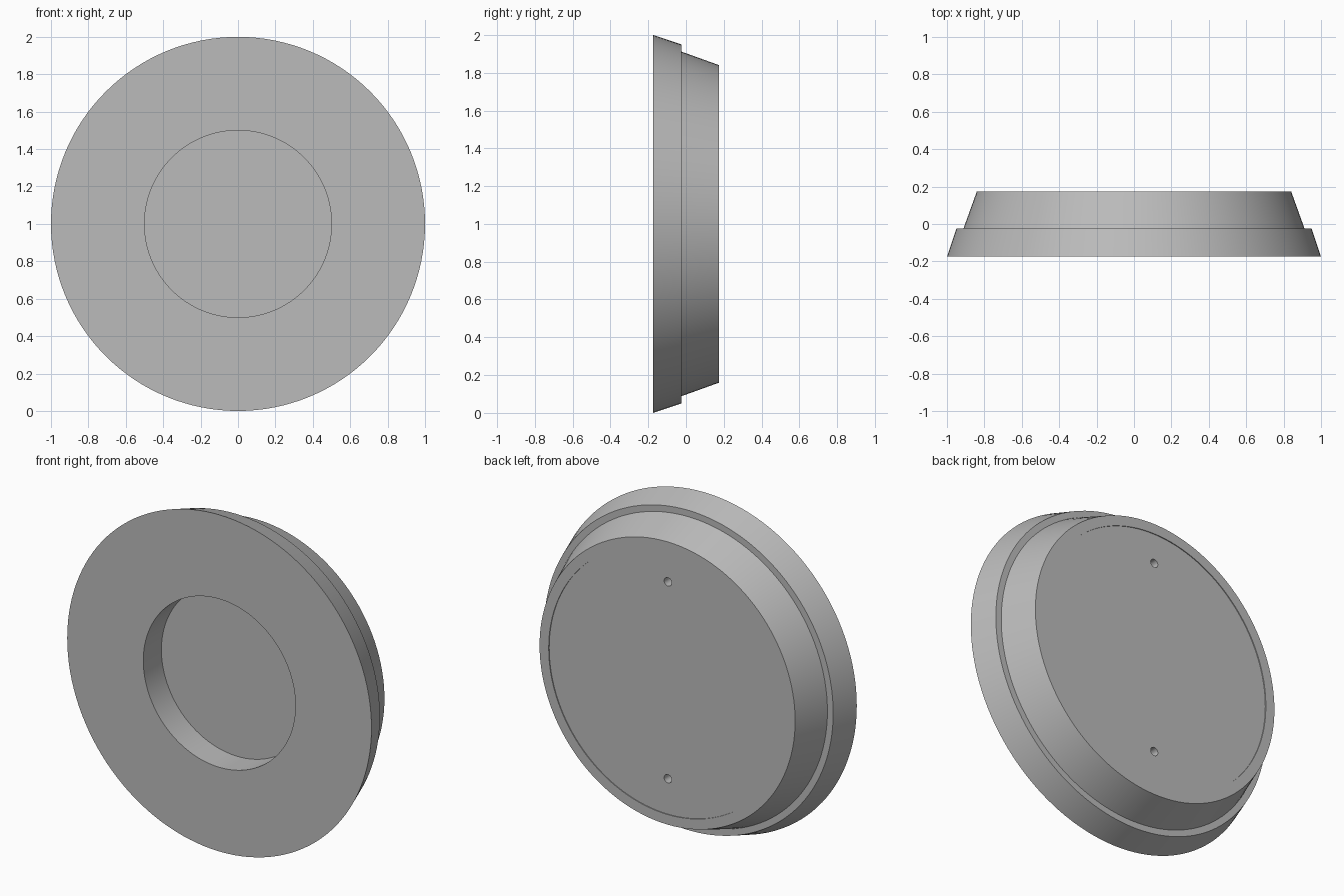
import bpy
import bmesh
import math
from mathutils import Matrix, Vector

cube = bpy.data.objects.get("Cube")
if cube:
    bpy.data.objects.remove(cube, do_unlink=True)

SIDES = 128
CENTRE_Z = 1.0

grey = bpy.data.materials.new("plain_grey")
grey.use_nodes = True
colour = (0.5, 0.5, 0.5, 1)
grey.diffuse_color = colour
grey.node_tree.nodes["Principled BSDF"].inputs["Base Color"].default_value = colour


def add_object(name, bm):
    bmesh.ops.recalc_face_normals(bm, faces=bm.faces)
    mesh = bpy.data.meshes.new(name)
    bm.to_mesh(mesh)
    bm.free()
    mesh.materials.append(grey)
    obj = bpy.data.objects.new(name, mesh)
    bpy.context.collection.objects.link(obj)
    return obj


def lathe(name, profile):
    """Spin (radius, y) points about the y axis; flat ends are closed with one face."""
    bm = bmesh.new()
    verts = [bm.verts.new((r, y, CENTRE_Z)) for r, y in profile]
    edges = [bm.edges.new(pair) for pair in zip(verts, verts[1:])]
    bmesh.ops.spin(bm, geom=verts + edges, cent=(0, 0, CENTRE_Z), axis=(0, 1, 0),
                   angle=math.tau, steps=SIDES, use_merge=True)
    bmesh.ops.remove_doubles(bm, verts=bm.verts, dist=0.0001)
    bmesh.ops.holes_fill(bm, edges=[e for e in bm.edges if e.is_boundary], sides=0)
    return add_object(name, bm)


# Stepped, tapering disc: recess in front, wide flange, narrower body, shallow back panel
body = lathe("stepped_disc", [
    (0.5, -0.005), (0.5, -0.175), (1.0, -0.175), (0.95, -0.025),
    (0.912, -0.025), (0.84, 0.175), (0.78, 0.175), (0.78, 0.17),
])

# Two small mounting holes in the back
bm = bmesh.new()
for height in (0.6, -0.57):
    place = Matrix.Translation(Vector((0, 0.17, CENTRE_Z + height))) @ Matrix.Rotation(math.pi / 2, 4, "X")
    bmesh.ops.create_cone(bm, cap_ends=True, segments=24, radius1=0.025, radius2=0.025,
                          depth=0.16, matrix=place)
cutter = add_object("mounting_hole_cutter", bm)
cutter.hide_render = True

bpy.ops.object.select_all(action="DESELECT")
body.select_set(True)
bpy.context.view_layer.objects.active = body
cut = body.modifiers.new("mounting_holes", "BOOLEAN")
cut.operation = "DIFFERENCE"
cut.solver = "EXACT"
cut.object = cutter
bpy.ops.object.modifier_apply(modifier=cut.name)
bpy.data.objects.remove(cutter, do_unlink=True)

bpy.ops.object.shade_smooth_by_angle(angle=math.radians(30))
